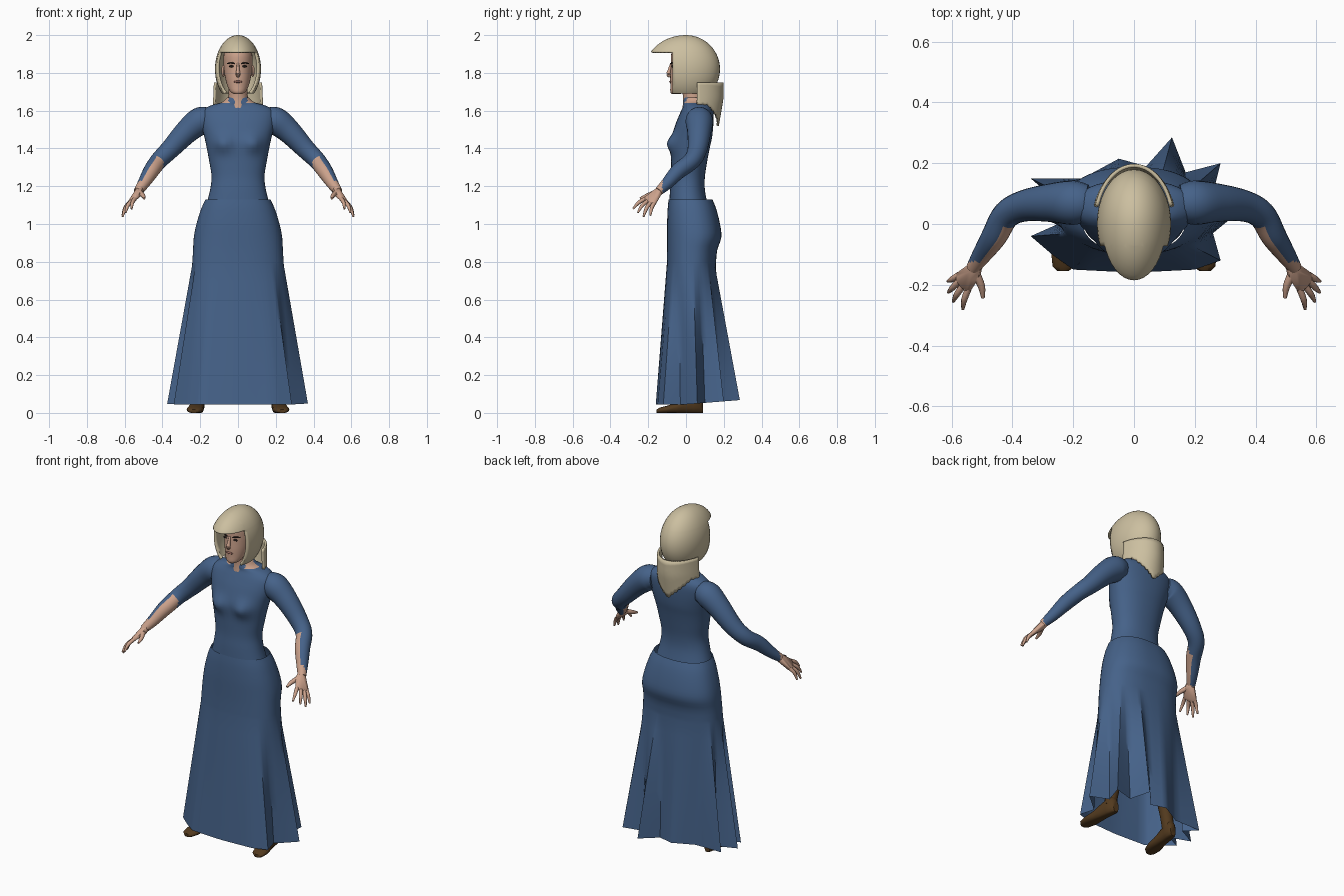
import bpy, bmesh, math
from mathutils import Vector

if "Cube" in bpy.data.objects:
    bpy.data.objects.remove(bpy.data.objects["Cube"])


def material(name, rgb):
    m = bpy.data.materials.new(name)
    m.diffuse_color = (*rgb, 1)
    m.use_nodes = True
    m.node_tree.nodes["Principled BSDF"].inputs["Base Color"].default_value = m.diffuse_color
    return m


BLUE = material("blue_cloth", (0.06, 0.122, 0.25))
SKIN = material("skin", (0.60, 0.36, 0.26))
HAIR = material("blonde_hair", (0.60, 0.52, 0.35))
SHOE = material("brown_leather", (0.085, 0.042, 0.013))
DARK = material("dark_brow", (0.025, 0.017, 0.014))
LIPS = material("lips", (0.33, 0.15, 0.12))


def finish(name, bm, mats, rule=None, angle=45):
    bm.normal_update()
    bmesh.ops.recalc_face_normals(bm, faces=bm.faces)
    if rule:
        for f in bm.faces:
            f.material_index = rule(f)
    me = bpy.data.meshes.new(name)
    bm.to_mesh(me)
    bm.free()
    ob = bpy.data.objects.new(name, me)
    bpy.context.collection.objects.link(ob)
    for m in mats:
        me.materials.append(m)
    bpy.ops.object.select_all(action='DESELECT')
    ob.select_set(True)
    bpy.context.view_layer.objects.active = ob
    bpy.ops.object.shade_smooth_by_angle(angle=math.radians(angle))
    return ob


def spline(rows, n):
    """Smooth curve through rows of numbers, n steps per span."""
    out = []
    for i in range(len(rows) - 1):
        a, b, c, d = (rows[min(max(i + k, 0), len(rows) - 1)] for k in (-1, 0, 1, 2))
        for s in range(n):
            t = s / n
            out.append([0.5 * (2 * q + (r - p) * t + (2 * p - 5 * q + 4 * r - w) * t * t
                               + (3 * q - p - 3 * r + w) * t ** 3)
                        for p, q, r, w in zip(a, b, c, d)])
    return out + [list(rows[-1])]


def skin_rings(rings, caps=True, closed=True):
    bm = bmesh.new()
    vs = [[bm.verts.new(p) for p in r] for r in rings]
    n = len(vs[0])
    for a, b in zip(vs, vs[1:]):
        for i in range(n if closed else n - 1):
            j = (i + 1) % n
            bm.faces.new((a[i], a[j], b[j], b[i]))
    if caps:
        bm.faces.new(vs[0])
        bm.faces.new(vs[-1])
    return bm


def oval(z, hw, yf, yb, n=32, e=0.9):
    """Rounded cross-section with given half width and front/back y."""
    def p(v):
        return math.copysign(abs(v) ** e, v)
    return [Vector((hw * p(math.cos(a)), (yf + yb) / 2 + (yb - yf) / 2 * p(math.sin(a)), z))
            for a in (2 * math.pi * i / n for i in range(n))]


def tube(path, sides=14, steps=4):
    """Round tube through (x, y, z, radius) rows."""
    pts = spline(path, steps)
    rings = []
    for i, p in enumerate(pts):
        d = Vector(pts[min(i + 1, len(pts) - 1)][:3]) - Vector(pts[max(i - 1, 0)][:3])
        d.normalize()
        u = d.cross(Vector((0, 0, 1))).normalized()
        w = u.cross(d)
        rings.append([Vector(p[:3]) + p[3] * (u * math.cos(a) + w * math.sin(a))
                      for a in (2 * math.pi * k / sides for k in range(sides))])
    return skin_rings(rings)


def ball(name, loc, size, mat, seg=12):
    bm = bmesh.new()
    bmesh.ops.create_uvsphere(bm, u_segments=seg, v_segments=seg // 2 + 2, radius=1)
    for v in bm.verts:
        v.co = Vector(loc) + Vector([c * s for c, s in zip(v.co, size)])
    return finish(name, bm, [mat])


# Bodice: lofted torso with bust shaping and bare patches beside the collar
bodice = [(1.67, .058, -.012, .10), (1.645, .085, -.015, .115), (1.625, .15, -.015, .135),
          (1.59, .195, -.03, .145), (1.53, .195, -.055, .145), (1.46, .178, -.075, .138),
          (1.40, .165, -.08, .125), (1.33, .152, -.08, .112), (1.25, .14, -.08, .10),
          (1.18, .148, -.085, .10), (1.10, .168, -.088, .115)]
bm = skin_rings([oval(*r, n=40) for r in spline(bodice, 4)])
for v in bm.verts:
    if v.co.y < 0:
        v.co.y -= 0.032 * math.exp(-((abs(v.co.x) - .08) / .045) ** 2 - ((v.co.z - 1.425) / .045) ** 2)


def collar_rule(f):
    c = f.calc_center_median()
    return int(c.z > 1.642 and .05 < abs(c.x) and c.y < .06)


finish("bodice", bm, [BLUE, SKIN], collar_rule, 60)

# Skirt: hips flow into a flared hem with pointed folds, open underneath
hem = [(.37, .06), (.26, .10), (.285, .20), (.17, .17), (.125, .285), (.04, .19), (-.05, .215),
       (-.17, .15), (-.34, .15), (-.27, .09), (-.375, .04), (-.25, 0), (-.34, -.04), (-.27, -.10),
       (-.20, -.15), (0, -.16), (.20, -.15), (.285, -.12), (.26, -.03)]
hem_pts = []
for (x0, y0), (x1, y1) in zip(hem, hem[1:] + hem[:1]):
    hem_pts += [(x0 + (x1 - x0) * k / 4, y0 + (y1 - y0) * k / 4) for k in range(4)]
hips = [(1.13, .172, -.092, .14), (1.08, .195, -.097, .16), (1.0, .22, -.10, .18),
        (.93, .234, -.10, .187), (.86, .238, -.10, .165), (.78, .243, -.102, .158)]


def hip_ring(z, hw, yf, yb):
    cy, ry = (yf + yb) / 2, (yb - yf) / 2
    ring = []
    for x, y in hem_pts:
        a = math.atan2((y - .05) / .2, x / .33)
        c, s = math.cos(a), math.sin(a)
        ring.append(Vector((hw * math.copysign(abs(c) ** .85, c),
                            cy + ry * math.copysign(abs(s) ** .85, s), z)))
    return ring


rings = [hip_ring(*r) for r in spline(hips, 3)]
base = rings[-1]
low = [Vector((x, y, .045 + .08 * max(0, y))) for x, y in hem_pts]
for k in range(1, 9):
    rings.append([a.lerp(b, k / 8) for a, b in zip(base, low)])
finish("skirt", skin_rings(rings, caps=False), [BLUE], angle=50)

# Head, neck and facial features
head = [(1.688, .022, -.075, -.03), (1.70, .040, -.083, 0), (1.73, .056, -.083, .04),
        (1.77, .067, -.084, .08), (1.81, .074, -.082, .11), (1.85, .077, -.080, .12),
        (1.90, .075, -.078, .12), (1.945, .055, -.05, .10), (1.97, .025, -.01, .05)]
finish("head", skin_rings([oval(*r, n=28, e=1) for r in spline(head, 3)]), [SKIN], angle=60)
finish("neck", tube([(0, .04, 1.60, .062), (0, .035, 1.67, .052), (0, .025, 1.75, .052)]), [SKIN])
finish("nose", tube([(0, -.078, 1.85, .006), (0, -.088, 1.815, .009), (0, -.092, 1.792, .013),
                     (0, -.084, 1.782, .008)], 10), [SKIN])
ball("mouth", (0, -.083, 1.753), (.024, .006, .006), LIPS)
for s, side in ((1, "left"), (-1, "right")):
    ball("eye_" + side, (s * .034, -.072, 1.835), (.014, .006, .006), DARK)
    finish("brow_" + side, tube([(s * .016, -.080, 1.848, .003), (s * .036, -.074, 1.853, .005),
                                 (s * .056, -.057, 1.850, .003)], 6), [DARK])
    ball("ear_" + side, (s * .078, .01, 1.81), (.010, .02, .032), SKIN)

# Hair cap: egg-shaped shell with a peak over the brow and an opening for the face
bm = bmesh.new()
bmesh.ops.create_uvsphere(bm, u_segments=40, v_segments=28, radius=1)
for v in bm.verts:
    x, y, z = v.co
    v.co = (.122 * x, .18 * y, 1.82 + .18 * z)
    if y < 0:
        v.co.y *= 1 + .2 * min(1, max(0, z * 2))
for co, no, cut in (((0, 0, 1.69), (0, 0, -1), True), ((0, -.072, 0), (0, 1, 0), False),
                    ((0, 0, 1.91), (0, 0, 1), False)):
    bmesh.ops.bisect_plane(bm, geom=bm.verts[:] + bm.edges[:] + bm.faces[:],
                           plane_co=co, plane_no=no, clear_outer=cut)
gone = [f for f in bm.faces if f.calc_center_median().y < -.072 and f.calc_center_median().z < 1.91]
bmesh.ops.delete(bm, geom=gone, context='FACES')
cap = finish("hair_cap", bm, [HAIR])
mod = cap.modifiers.new("thickness", 'SOLIDIFY')
mod.thickness, mod.offset = .014, -1

# Back hair: curved curtain tapering to a point between the shoulders
rings = []
for k in range(9):
    t, ring = k / 8, []
    for i in range(33):
        u = i / 16 - 1
        a = math.pi / 2 + u * 1.26
        z = 1.75 - t * (.115 + .115 * max(0, 1 - abs(u) * 1.35) + .008 * (i % 2))
        pull = 1 - .9 * max(0, 1.66 - z)
        flare = 1 + .04 * t
        ring.append(Vector((.128 * flare * math.cos(a), .192 * pull * math.sin(a), z)))
    rings.append(ring)
back = finish("back_hair", skin_rings(rings, caps=False, closed=False), [HAIR], angle=60)
mod = back.modifiers.new("thickness", 'SOLIDIFY')
mod.thickness, mod.offset = .012, 0

# Arms with slit sleeves, hands and shoes, mirrored left and right
arm = [(.15, .07, 1.555, .06), (.20, .07, 1.545, .073), (.27, .07, 1.49, .064), (.36, .06, 1.395, .052),
       (.42, .03, 1.335, .046), (.46, -.04, 1.28, .042), (.50, -.10, 1.215, .032),
       (.53, -.145, 1.172, .023)]
knuckles = [(.545, -.213, 1.135), (.562, -.202, 1.123), (.573, -.187, 1.114), (.576, -.168, 1.112)]
tips = [(.563, -.28, 1.08), (.595, -.255, 1.06), (.611, -.225, 1.038), (.612, -.188, 1.045)]
for s, side in ((1, "left"), (-1, "right")):
    def sleeve_rule(f):
        c, n = f.calc_center_median(), f.normal
        return int(c.y < -.125 or (c.y < -.01 and -.75 * n.x * s - .65 * n.y > .3))

    def flip(p):
        return (s * p[0], *p[1:])

    finish("arm_" + side, tube([flip(p) for p in arm], 20, 6), [BLUE, SKIN], sleeve_rule, 60)
    # Palm as a hull around the wrist and knuckles
    bm = bmesh.new()
    for p, r in [((.522, -.14, 1.178), .023), ((.525, -.17, 1.16), .02)] + [(k, .012) for k in knuckles]:
        for d in [(1, 0, 0), (0, 1, 0), (0, 0, 1), (.6, .6, .6), (.6, -.6, .6), (-.6, .6, .6), (-.6, -.6, .6)]:
            for q in (1, -1):
                bm.verts.new(Vector(flip(p)) + Vector(d) * r * q)
    res = bmesh.ops.convex_hull(bm, input=bm.verts[:])
    bmesh.ops.delete(bm, geom=[v for v in bm.verts if not v.link_faces], context='VERTS')
    finish("palm_" + side, bm, [SKIN], angle=60)
    for i, (k, t) in enumerate(zip(knuckles, tips)):
        mid = Vector(k).lerp(Vector(t), .5) + Vector((.005, -.004, .006))
        finish(f"finger_{side}_{i + 1}", tube([flip((*k, .011)), flip((*mid, .010)), flip((*t, .005))], 8),
               [SKIN], angle=60)
    finish("thumb_" + side, tube([flip((.52, -.165, 1.165, .015)), flip((.502, -.205, 1.15, .012)),
                                  flip((.497, -.243, 1.135, .006))], 8), [SKIN], angle=60)
    # Shoe: rounded sole outline turned outward, rising to the ankle
    shoe = []
    for y, hw, top in [(-.155, .018, .018), (-.14, .036, .028), (-.10, .045, .038), (-.05, .04, .055),
                       (0, .034, .085), (.04, .034, .10), (.075, .03, .10), (.09, .018, .07)]:
        cx = .215 - .12 * y
        shoe.append([Vector((s * (cx + hw * math.cos(a)), y, max(0, top / 2 + top * .62 * math.sin(a))
                             if math.sin(a) < 0 else top / 2 + top / 2 * math.sin(a)))
                     for a in (2 * math.pi * i / 16 for i in range(16))])
    finish("shoe_" + side, skin_rings(shoe), [SHOE], angle=50)
    finish("boot_shaft_" + side, tube([(s * .21, .045, .05, .034), (s * .19, .045, .16, .036),
                                       (s * .16, .045, .30, .045)]), [SHOE])
